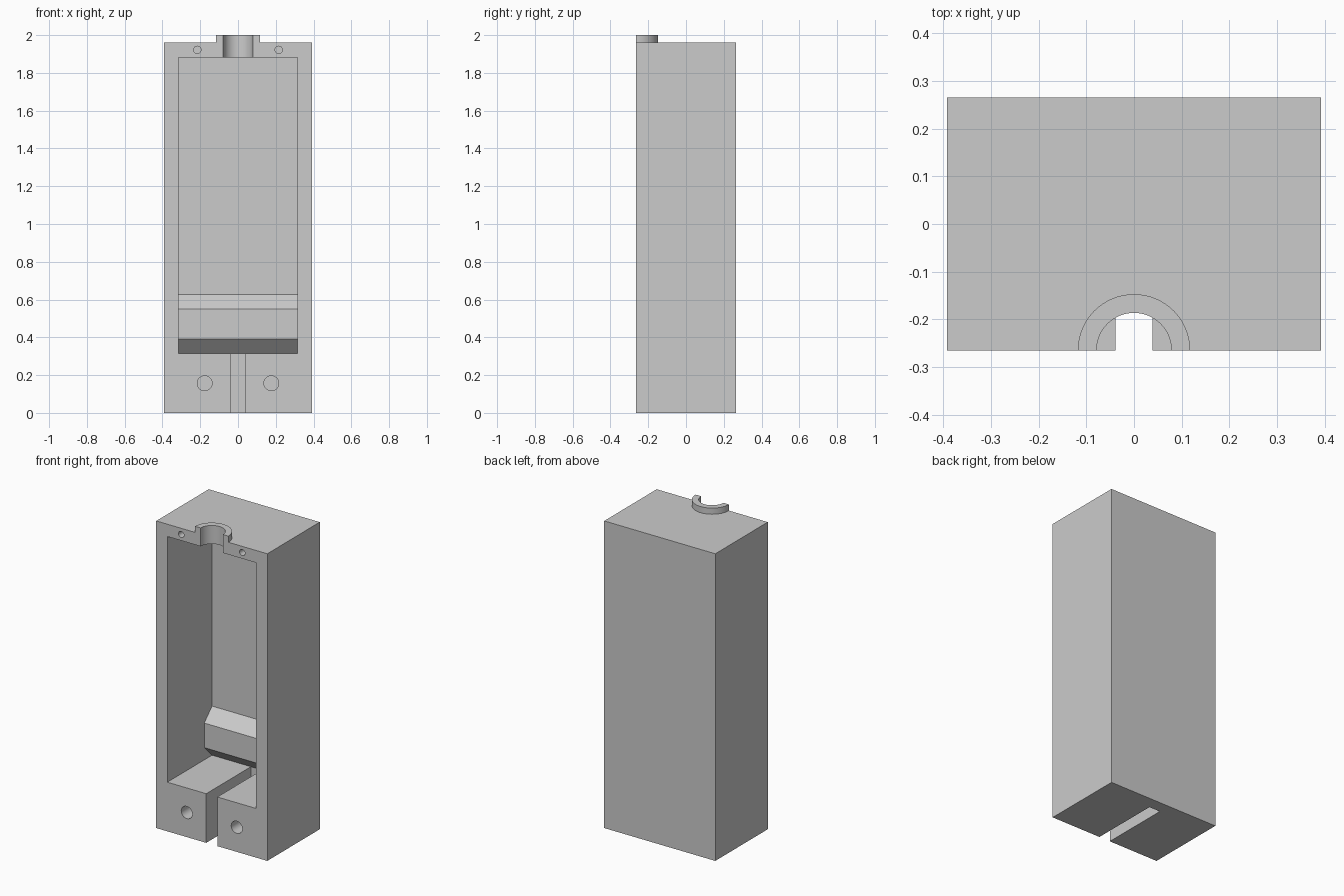
import bpy, bmesh, math
from mathutils import Vector

cube = bpy.data.objects.get("Cube")
if cube:
    bpy.data.objects.remove(cube, do_unlink=True)

# Main dimensions, in units of one wall half-thickness
U = 2 / 51
W, D, H = 10 * U, 6.75 * U, 50 * U
WALL = 2 * U
BACK = D - WALL
FLOOR = 8 * U

grey = bpy.data.materials.new("light grey")
grey.use_nodes = True
colour = (0.6, 0.6, 0.6, 1)
grey.diffuse_color = colour
grey.node_tree.nodes["Principled BSDF"].inputs["Base Color"].default_value = colour


def prism(name, points, axis, low, high):
    """Extrude a 2D outline along x, y or z."""
    place = {"x": lambda a, b, t: (t, a, b),
             "y": lambda a, b, t: (a, t, b),
             "z": lambda a, b, t: (a, b, t)}[axis]
    bm = bmesh.new()
    face = bm.faces.new([bm.verts.new(place(a, b, low)) for a, b in points])
    grown = bmesh.ops.extrude_face_region(bm, geom=[face])["geom"]
    shift = Vector(place(0, 0, high - low))
    bmesh.ops.translate(bm, vec=shift, verts=[v for v in grown if isinstance(v, bmesh.types.BMVert)])
    bmesh.ops.recalc_face_normals(bm, faces=bm.faces)
    mesh = bpy.data.meshes.new(name)
    bm.to_mesh(mesh)
    bm.free()
    mesh.materials.append(grey)
    ob = bpy.data.objects.new(name, mesh)
    bpy.context.collection.objects.link(ob)
    return ob


def arc(x, y, radius, sweep, steps):
    return [(x + radius * math.cos(sweep * i / steps),
             y + radius * math.sin(sweep * i / steps)) for i in range(steps)]


def combine(tool, operation):
    mod = housing.modifiers.new(tool.name, "BOOLEAN")
    mod.operation, mod.solver, mod.object = operation, "EXACT", tool
    tool.hide_render = True
    tools.append(tool)


tools = []

# Outer block
housing = prism("housing", [(-W, -D), (W, -D), (W, D), (-W, D)], "z", 0, H)

# Half-round collar on the top
collar = arc(0, -D, 3 * U, math.pi, 32) + [(-3 * U, -D)]
combine(prism("collar", collar, "z", H - U, H + U), "UNION")

# Front cavity, whose outline leaves a bevelled ridge across the back wall
ridge = BACK - WALL
cavity = [(-1, FLOOR), (BACK, FLOOR), (ridge, FLOOR + WALL), (ridge, FLOOR + 3 * WALL),
          (BACK, FLOOR + 4 * WALL), (BACK, H - WALL), (-1, H - WALL)]
combine(prism("cavity_cutter", cavity, "x", WALL - W, W - WALL), "DIFFERENCE")

# Slot through the floor, running under the ridge
slot = [(-1, -1), (BACK, -1), (BACK, FLOOR), (0.1, FLOOR + U), (-1, FLOOR + U)]
combine(prism("slot_cutter", slot, "x", -U, U), "DIFFERENCE")

# Neck opening through the collar and top wall
combine(prism("neck_cutter", arc(0, -D, WALL, math.tau, 64), "z", H - 4 * U, H + 3 * U), "DIFFERENCE")

# Blind screw holes in the front rim
for side, label in ((-1, "right"), (1, "left")):
    for spot, x, z, radius in (("upper", 5.5 * U, H - U, U / 2), ("lower", 4.5 * U, 4 * U, U)):
        outline = arc(side * x, z, radius, math.tau, 32)
        combine(prism(f"{spot}_{label}_hole_cutter", outline, "y", -1, 8 * U - D), "DIFFERENCE")

# Bake the cuts and remove the helpers
bpy.context.view_layer.update()
graph = bpy.context.evaluated_depsgraph_get()
baked = bpy.data.meshes.new_from_object(housing.evaluated_get(graph))
housing.modifiers.clear()
housing.data = baked
for tool in tools:
    bpy.data.objects.remove(tool, do_unlink=True)

bpy.ops.object.select_all(action="DESELECT")
housing.select_set(True)
bpy.context.view_layer.objects.active = housing
bpy.ops.object.shade_smooth_by_angle(angle=math.radians(30))
